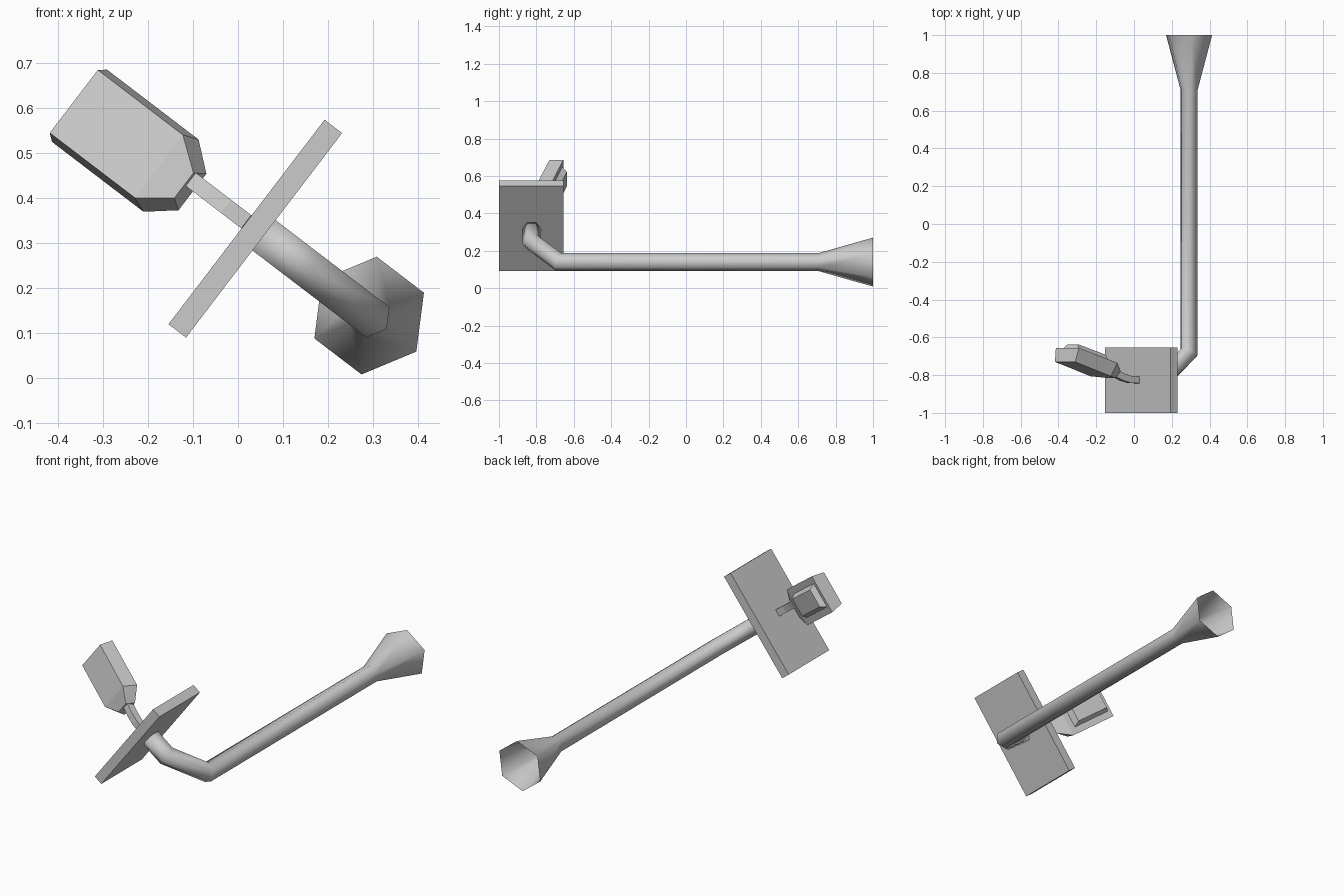
import bpy, bmesh, math
from mathutils import Vector

if "Cube" in bpy.data.objects:
    bpy.data.objects.remove(bpy.data.objects["Cube"])

grey = bpy.data.materials.new("plain_grey")
grey.use_nodes = True
colour = (0.6, 0.6, 0.6, 1)
grey.diffuse_color = colour
grey.node_tree.nodes["Principled BSDF"].inputs["Base Color"].default_value = colour

# Tilted working frame: s runs up the handle axis, u along the plate, y is depth
ORIGIN = Vector((0.019, 0, 0.3475))
S = Vector((-0.795, 0, 0.607))
U = Vector((0.607, 0, 0.795))
Y = Vector((0, 1, 0))


def place(s, y, u):
    return ORIGIN + S * s + Y * y + U * u


def loft(name, rings, cap_start=True, cap_end=True, smooth=False):
    bm = bmesh.new()
    loops = [[bm.verts.new(place(*p)) for p in ring] for ring in rings]
    for a, b in zip(loops, loops[1:]):
        for i in range(len(a)):
            j = (i + 1) % len(a)
            bm.faces.new((a[i], a[j], b[j], b[i]))
    if cap_start:
        bm.faces.new(loops[0][::-1])
    if cap_end:
        bm.faces.new(loops[-1])
    bmesh.ops.recalc_face_normals(bm, faces=bm.faces)
    mesh = bpy.data.meshes.new(name)
    bm.to_mesh(mesh)
    bm.free()
    mesh.materials.append(grey)
    for f in mesh.polygons:
        f.use_smooth = smooth
    obj = bpy.data.objects.new(name, mesh)
    bpy.context.collection.objects.link(obj)
    return obj


def sweep(path, sides, radii, turn=0.0):
    """Mitred rings along a path of (s, y) points."""
    pts = [Vector(p) for p in path]
    dirs = [(b - a).normalized() for a, b in zip(pts, pts[1:])]
    rings = []
    for i, p in enumerate(pts):
        d0, d1 = dirs[max(i - 1, 0)], dirs[min(i, len(dirs) - 1)]
        mid = (d0 + d1).normalized()
        side = Vector((-mid.y, mid.x)) / mid.dot(d0)
        ring = []
        for k in range(sides):
            a = turn + math.tau * k / sides
            q = p + side * radii[i] * math.cos(a)
            ring.append((q.x, q.y, radii[i] * math.sin(a)))
        rings.append(ring)
    return rings


def slab(front, back, mid=-0.02):
    """Four-sided ring from front and back (s, y, half width)."""
    (s0, y0, h0), (s1, y1, h1) = front, back
    return [(s0, y0, mid - h0), (s0, y0, mid + h0),
            (s1, y1, mid + h1), (s1, y1, mid - h1)]


# Flat plate
loft("plate", [[(s, y, u) for y, u in
                ((-1, -0.286), (-0.655, -0.286), (-0.655, 0.286), (-1, 0.286))]
               for s in (-0.049, 0)])

# Bent six-sided pipe with an open flared mouth
loft("flared_pipe",
     sweep([(-0.049, -0.825), (-0.165, -0.825), (-0.343, -0.68),
            (-0.343, 0.71), (-0.343, 1)], 6,
           [0.049, 0.049, 0.049, 0.049, 0.132]),
     cap_end=False, smooth=True)

# Thin curved stalk
loft("stalk",
     sweep([(0, -0.825), (0.055, -0.823), (0.105, -0.81), (0.165, -0.785)], 4,
           [0.026] * 4, math.pi / 4))

# Tapered head block
loft("head", [slab((0.16, -0.815, 0.035), (0.136, -0.778, 0.051)),
              slab((0.23, -0.806, 0.088), (0.196, -0.735, 0.101)),
              slab((0.468, -0.73, 0.088), (0.452, -0.656, 0.101))])

# Raised pad on the back of the head
loft("back_pad", [slab((0.225, -0.73, 0.068), (0.437, -0.665, 0.068))[0:2]
                  + slab((0.225, -0.73, 0.068), (0.437, -0.665, 0.068))[2:4],
                  slab((0.235, -0.692, 0.048), (0.415, -0.637, 0.048))])
